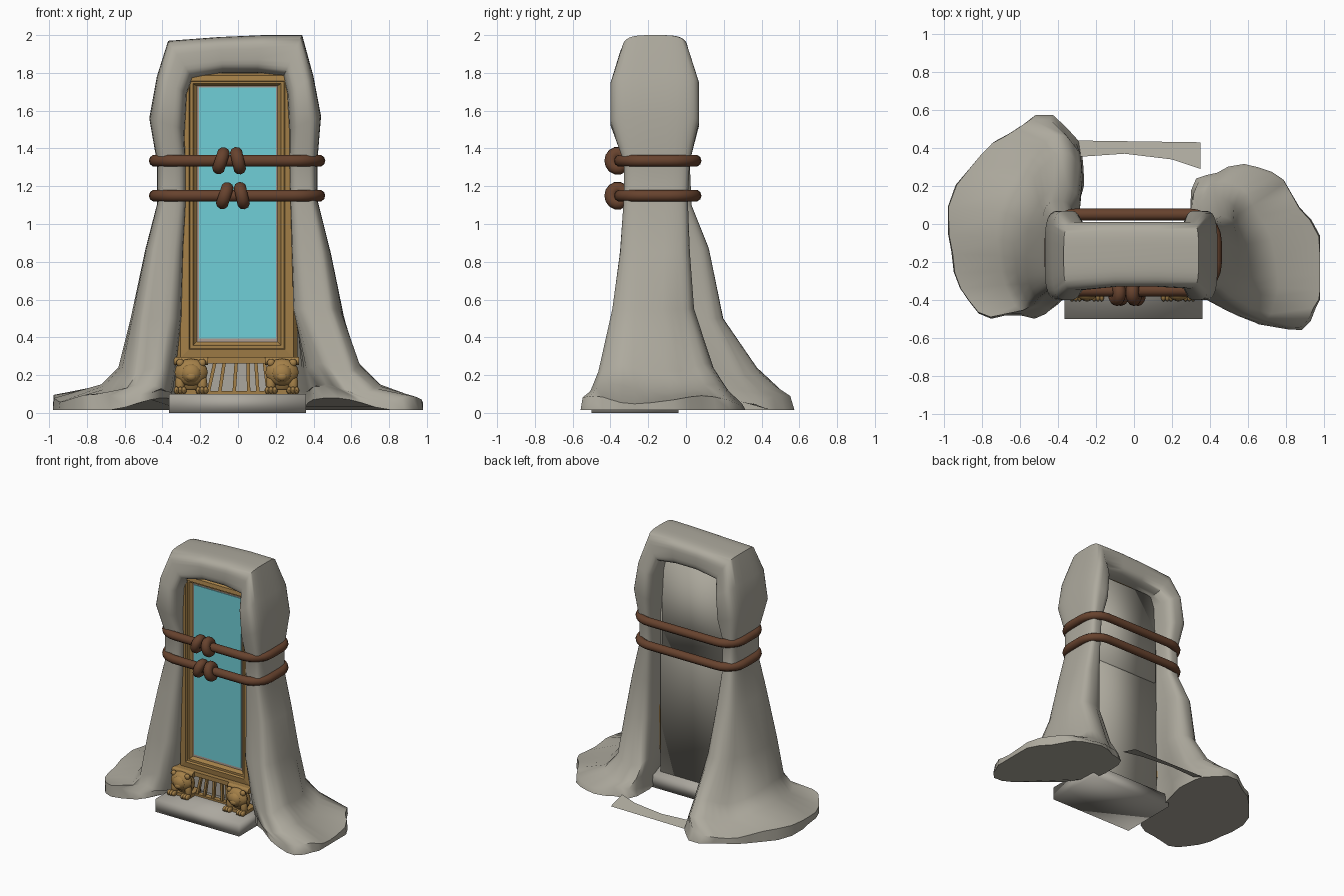
import bpy, bmesh, math
from mathutils import Matrix, Vector

if "Cube" in bpy.data.objects:
    bpy.data.objects.remove(bpy.data.objects["Cube"])


def material(name, rgb):
    m = bpy.data.materials.new(name)
    m.diffuse_color = (*rgb, 1)
    m.use_nodes = True
    m.node_tree.nodes["Principled BSDF"].inputs["Base Color"].default_value = m.diffuse_color
    return m


CLOTH = material("grey cloth", (0.42, 0.40, 0.34))
STONE = material("pale stone", (0.41, 0.39, 0.345))
GOLD = material("old gold", (0.37, 0.215, 0.065))
GLASS = material("mirror blue", (0.16, 0.62, 0.68))
TRIM = material("dull pink trim", (0.42, 0.34, 0.29))
ROPE = material("brown rope", (0.135, 0.055, 0.027))


def finish(name, bm, mat, angle=40):
    bmesh.ops.recalc_face_normals(bm, faces=bm.faces)
    me = bpy.data.meshes.new(name)
    bm.to_mesh(me)
    bm.free()
    me.materials.append(mat)
    ob = bpy.data.objects.new(name, me)
    bpy.context.collection.objects.link(ob)
    if angle:
        bpy.ops.object.select_all(action='DESELECT')
        ob.select_set(True)
        bpy.context.view_layer.objects.active = ob
        bpy.ops.object.shade_smooth_by_angle(angle=math.radians(angle))
    return ob


def add_box(bm, x0, x1, y0, y1, z0, z1, tilt=0):
    mat = (Matrix.Translation(((x0 + x1) / 2, (y0 + y1) / 2, (z0 + z1) / 2))
           @ Matrix.Rotation(tilt, 4, 'Y') @ Matrix.Diagonal((x1 - x0, y1 - y0, z1 - z0, 1)))
    bmesh.ops.create_cube(bm, size=1, matrix=mat)


def box(name, mat, *dims, angle=0):
    bm = bmesh.new()
    add_box(bm, *dims)
    return finish(name, bm, mat, angle)


def loft(bm, rings, caps=True, loop=False):
    rows = [[bm.verts.new(p) for p in r] for r in rings]
    n = len(rows[0])
    pairs = list(zip(rows, rows[1:])) + ([(rows[-1], rows[0])] if loop else [])
    for a, b in pairs:
        for i in range(n):
            j = (i + 1) % n
            bm.faces.new((a[i], a[j], b[j], b[i]))
    if caps:
        bm.faces.new(rows[0])
        bm.faces.new(rows[-1])


# Draped cloth: rings (outer x, outer z, inner x, inner z, front y, back y) swept over the frame
left = [(-1.0, .015, -.33, .015, -.51, .55), (-.99, .08, -.33, .07, -.50, .53),
        (-.73, .13, -.34, .13, -.46, .45), (-.64, .22, -.33, .22, -.43, .36),
        (-.57, .50, -.32, .50, -.39, .19), (-.49, .87, -.315, .87, -.35, .12),
        (-.43, 1.10, -.305, 1.10, -.33, .03), (-.43, 1.33, -.305, 1.33, -.33, .02),
        (-.47, 1.56, -.28, 1.50, -.40, .07), (-.43, 1.78, -.27, 1.69, -.40, .07),
        (-.37, 1.97, -.24, 1.77, -.35, .01), (-.10, 1.99, -.08, 1.80, -.33, .01)]
right = [(.13, 2.0, .10, 1.80, -.33, .01), (.34, 2.0, .24, 1.78, -.34, .01),
         (.40, 1.78, .26, 1.69, -.40, .07), (.44, 1.57, .27, 1.50, -.40, .07),
         (.42, 1.33, .30, 1.33, -.33, .02), (.42, 1.13, .305, 1.13, -.33, .01),
         (.49, .85, .31, .85, -.35, .02), (.55, .55, .315, .55, -.39, .04),
         (.62, .24, .32, .24, -.46, .14), (.73, .13, .33, .13, -.50, .22),
         (.975, .07, .33, .06, -.54, .29), (.985, .015, .32, .015, -.55, .31)]


def cloth_ring(xo, zo, xi, zi, y0, y1, n=32):
    low = max(0, 1 - zo / 0.5)
    fold = max(0, 1 - zo / 1.0)
    power = 0.54 + 0.36 * max(low, .6 * fold)
    pts = []
    for i in range(n):
        a = 2 * math.pi * (i + .5) / n
        c, s = math.cos(a), math.sin(a)
        uc = math.copysign(abs(c) ** power, c)
        us = math.copysign(abs(s) ** power, s)
        inner_front = max(0, -uc) * max(0, -us)
        # the left foot swings inward behind, the right one twists
        if xo > 0:
            shift = -.12 * low * us
        else:
            shift = .20 * max(low, .8 * max(0, 1 - zo / .9)) * us if us > 0 else -.03 * low * us
        if .4 < zo < 1.5:
            shift += math.copysign(.05, -xo) * inner_front
        k = 1 + 0.04 * fold * math.sin(5 * a + 1 + xo) + 0.025 * fold * math.sin(9 * a)
        uc, us = uc * k, us * k
        t = .5 + .5 * uc
        z = zi + (zo - zi) * t
        if .03 < zo < .3:
            z += .022 * math.sin(4 * a + 6 * xo)
        if zo < .1:
            z += .12 * inner_front
        x = xi + (xo - xi) * t + shift
        pts.append((max(-.98, min(.98, x)), (y0 + y1) / 2 + (y1 - y0) / 2 * us, min(z, 2)))
    return pts


bm = bmesh.new()
loft(bm, [cloth_ring(*r) for r in left + right])
finish("draped_cloth", bm, CLOTH, 60)

# Loose hem lying behind the stand
bm = bmesh.new()
hem = [bm.verts.new(p) for p in ((-.34, .44, .02), (.35, .43, .02), (.35, .29, .06),
                                 (.2, .34, .05), (-.05, .37, .045), (-.34, .35, .05))]
bm.faces.new(hem)
finish("loose_hem", bm, CLOTH, 0)

# Stone base and back boards
box("base_slab", STONE, -.365, .36, -.5, -.04, 0, .1, angle=180)
box("back_board", CLOTH, -.31, .297, -.19, -.11, .1, 1.77, angle=180)
box("upper_back_cover", CLOTH, -.285, .275, -.13, -.095, 1.06, 1.78, angle=180)

# Stepped gilt frame: nested rectangles (inset, y)
profile = [(0, -.115), (0, -.25), (.02, -.275), (.065, -.28), (.072, -.265),
           (.088, -.265), (.094, -.255), (.115, -.235)]


def frame_ring(d, y):
    x0, x1, z0, z1 = -.325 + d, .315 - d, .27 + d, 1.80 - d * .65
    return [(x0, y, z0), (x1, y, z0), (x1, y, z1), (x0, y, z1)]


bm = bmesh.new()
loft(bm, [frame_ring(*p) for p in profile], caps=False)
finish("gilt_frame", bm, GOLD, 0)
box("mirror_trim", TRIM, -.218, .208, -.243, -.20, .372, 1.73)
box("mirror_glass", GLASS, -.207, .200, -.248, -.21, .395, 1.722)

# Ledge and splayed bars between the feet
bm = bmesh.new()
add_box(bm, -.33, .32, -.31, -.13, .262, .295)
add_box(bm, -.18, .18, -.29, -.25, .10, .115)
for x in (-.14, -.085, -.015, .055, .10, .15):
    add_box(bm, x - .009, x + .009, -.285, -.262, .105, .27, -x * 1.2 + .05)
finish("lower_grille", bm, GOLD, 0)
box("grille_backing", STONE, -.29, .28, -.20, -.19, .1, .265)

# Carved lion feet: overlapping rounded masses
parts = [((0, -.345, .215), (.088, .045, .072)), ((0, -.365, .21), (.055, .04, .052)),
         ((0, -.388, .193), (.030, .02, .024)), ((0, -.385, .222), (.017, .016, .022)),
         ((-.058, -.355, .265), (.021, .018, .021)), ((.058, -.355, .265), (.021, .018, .021)),
         ((0, -.30, .185), (.075, .06, .085)), ((-.06, -.345, .15), (.026, .026, .06)),
         ((.06, -.345, .15), (.026, .026, .06))]
for side in (-1, 1):
    for j in range(3):
        parts.append(((side * .058 + (j - 1) * .02, -.378, .119), (.014, .03, .02)))
for name, cx in (("left_lion_foot", -.248), ("right_lion_foot", .233)):
    bm = bmesh.new()
    for (x, y, z), s in parts:
        bmesh.ops.create_uvsphere(bm, u_segments=12, v_segments=8, radius=1,
                                  matrix=Matrix.Translation((cx + x, y, z)) @ Matrix.Diagonal((*s, 1)))
    # plinth and brow roll
    add_box(bm, cx - .08, cx + .08, -.36, -.22, .098, .125)
    bmesh.ops.create_cone(bm, cap_ends=True, segments=12, radius1=.022, radius2=.022, depth=.18,
                          matrix=Matrix.Translation((cx, -.315, .275)) @ Matrix.Rotation(math.pi / 2, 4, 'Y'))
    finish(name, bm, GOLD, 45)


# Ropes: rounded rectangular loops with two slanted wraps in front
def tube(bm, path, radius, sides=10):
    n = len(path)
    rings = []
    axis = (path[n // 3] - path[0]).cross(path[2 * n // 3] - path[0]).normalized()
    for i in range(n):
        t = (path[(i + 1) % n] - path[i - 1]).normalized()
        out = t.cross(axis)
        rings.append([path[i] + radius * (math.cos(a) * out + math.sin(a) * axis)
                      for a in (2 * math.pi * k / sides for k in range(sides))])
    loft(bm, rings, caps=False, loop=True)


for name, z, shift in (("upper_rope", 1.335, 0), ("lower_rope", 1.15, .02)):
    bm = bmesh.new()
    path = []
    for cx, cy, a0 in ((.29, -.09, 0), (-.30, -.09, 90), (-.30, -.21, 180), (.29, -.21, 270)):
        for k in range(7):
            a = math.radians(a0 + 15 * k)
            path.append(Vector((cx + .14 * math.cos(a), cy + .14 * math.sin(a), z)))
    tube(bm, path, .032)
    for x, tilt in ((-.09 + shift, .32), (0 + shift, -.22)):
        rot = Matrix.Rotation(tilt, 3, 'Y')
        ring = [Vector((x, -.362, z)) + rot @ Vector((0, .036 * math.cos(a), .042 * math.sin(a)))
                for a in (2 * math.pi * k / 14 for k in range(14))]
        tube(bm, ring, .034)
    finish(name, bm, ROPE, 60)
